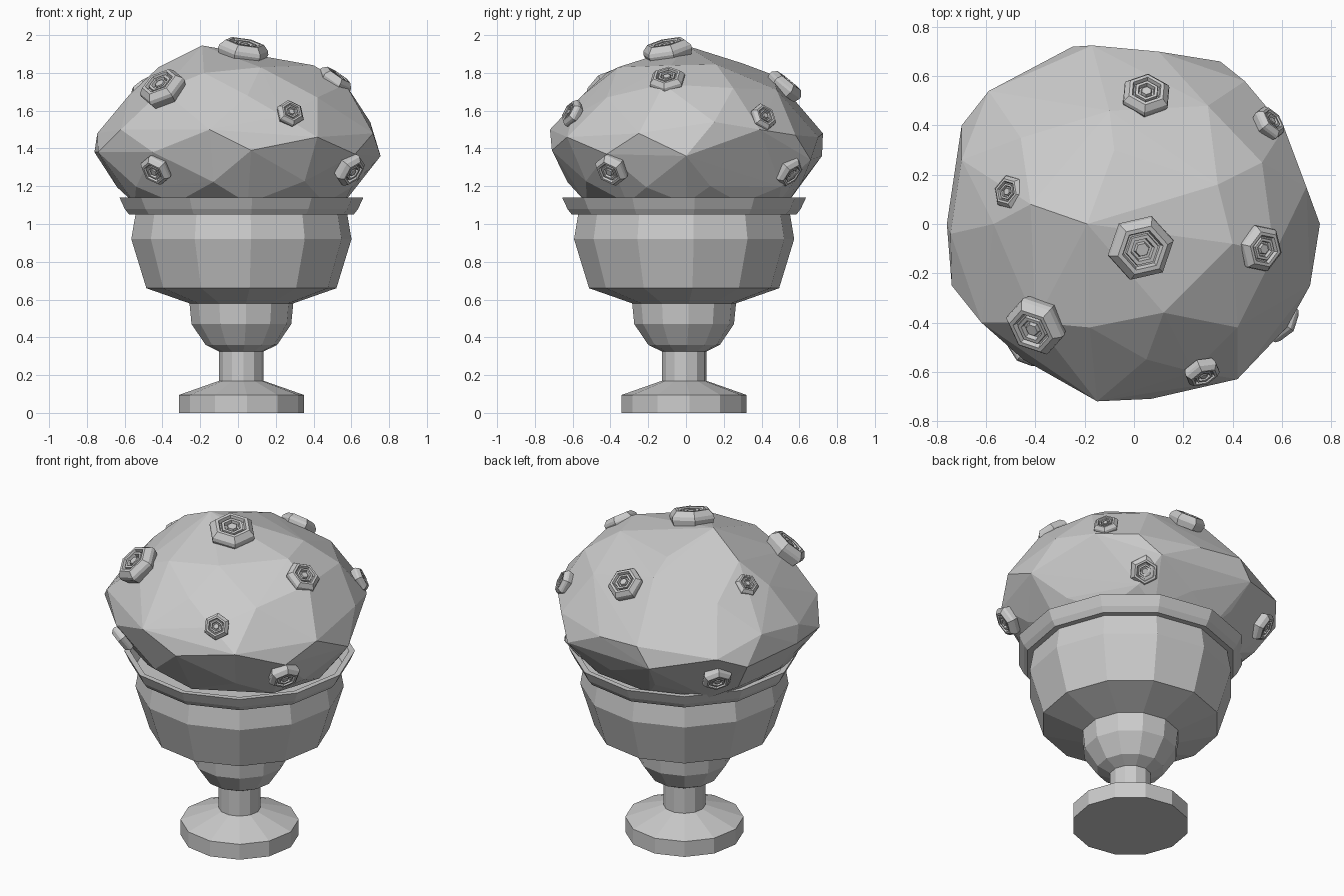
import bpy, bmesh, math, random
from mathutils import Vector, Matrix

if "Cube" in bpy.data.objects:
    bpy.data.objects.remove(bpy.data.objects["Cube"])

random.seed(4)


def finish(name, bm, matrix=None):
    bmesh.ops.recalc_face_normals(bm, faces=bm.faces)
    mesh = bpy.data.meshes.new(name)
    bm.to_mesh(mesh)
    bm.free()
    ob = bpy.data.objects.new(name, mesh)
    bpy.context.collection.objects.link(ob)
    if matrix is not None:
        ob.matrix_world = matrix
    return ob


def turned(name, profile, sides, phase, matrix):
    """Low-poly revolve of (radius, height) points, closed at both ends."""
    bm = bmesh.new()
    rings = []
    for r, z in profile:
        rings.append([bm.verts.new((r * math.cos(phase + math.tau * i / sides),
                                    r * math.sin(phase + math.tau * i / sides), z))
                      for i in range(sides)])
    for a, b in zip(rings, rings[1:]):
        for i in range(sides):
            j = (i + 1) % sides
            bm.faces.new((a[i], a[j], b[j], b[i]))
    bm.faces.new(rings[0])
    bm.faces.new(rings[-1])
    return finish(name, bm, matrix)


# Urn: foot, stem, cup, bowl and rim
urn = [(.332, 0), (.332, .095), (.118, .17), (.118, .325), (.19, .36), (.265, .47),
       (.276, .58), (.505, .66), (.585, .92), (.563, 1.05), (.597, 1.05),
       (.62, 1.08), (.648, 1.14), (.615, 1.14), (.575, 1.07)]
turned("urn", urn, 12, math.radians(5), Matrix.Translation((.018, -.01, 0)))

# Bush: faceted hull through widest outline, crown points and a tucked-in lower ring
outline = [(-.76, 0, 1.38), (-.70, .26, 1.52), (-.70, .40, 1.37), (-.59, .54, 1.44),
           (-.25, .72, 1.36), (-.17, .725, 1.48), (.10, .70, 1.46), (.35, .66, 1.34),
           (.45, .58, 1.47), (.61, .39, 1.50), (.70, .15, 1.54), (.755, 0, 1.36),
           (.715, -.25, 1.48), (.62, -.42, 1.37), (.42, -.63, 1.46), (.07, -.71, 1.39),
           (-.15, -.72, 1.50), (-.45, -.55, 1.38), (-.62, -.40, 1.50), (-.74, -.25, 1.38)]
crown = [(-.745, -.04, 1.48), (-.57, 0, 1.69), (-.46, .35, 1.68), (-.10, .46, 1.79),
         (.30, .48, 1.71), (.52, .25, 1.72), (.57, -.12, 1.74), (.42, -.42, 1.67),
         (.24, -.60, 1.57), (.05, -.55, 1.68), (-.40, -.40, 1.71), (-.42, .08, 1.83),
         (-.08, .30, 1.85), (.34, .16, 1.845), (.40, -.08, 1.84), (.12, -.36, 1.83),
         (-.18, -.42, 1.80), (-.19, 0, 1.945), (.05, -.02, 1.89)]
lower = []
for x, y, z in outline[::2]:
    s = random.uniform(.83, .88)
    lower.append((x * s, y * s, random.uniform(1.19, 1.23)))
for x, y, z in outline[1::2]:
    lower.append((x * .74, y * .74, 1.11))
bm = bmesh.new()
for p in outline + crown + lower:
    bm.verts.new(p)
bmesh.ops.convex_hull(bm, input=bm.verts)
loose = [v for v in bm.verts if not v.link_faces]
bmesh.ops.delete(bm, geom=loose, context='VERTS')
finish("bush", bm)

# Flowers: stepped hexagonal blossoms (x, y, z, radius) facing out of the bush;
# the ones under the widest line tip downwards
flowers = [(.03, -.10, 1.93, .138), (-.405, -.42, 1.73, .13), (.28, -.61, 1.59, .077),
           (-.44, -.51, 1.28, .09), (.60, -.40, 1.28, .095), (.52, -.10, 1.77, .10),
           (.555, .415, 1.57, .077), (.05, .53, 1.74, .105), (.38, .55, 1.27, .09),
           (-.55, .48, 1.28, .09), (-.51, .13, 1.73, .072)]
blossom = [(.88, -.45), (1, -.12), (.97, .02), (.76, .24), (.62, .24), (.56, .08),
           (.50, .08), (.48, .2), (.36, .2), (.32, .05), (.24, .05), (.20, .18)]
for n, (x, y, z, r) in enumerate(flowers, 1):
    middle = 1.52 if z < 1.4 else 1.4
    normal = Vector((x / .56, y / .52, (z - middle) / .27)).normalized()
    if n == 1:                      # top flower leans to the front right
        normal = Vector((.18, -.2, .96)).normalized()
    rot = normal.to_track_quat('Z', 'Y').to_matrix().to_4x4()
    turned(f"flower_{n}", [(a * r, h * r) for a, h in blossom], 6, math.radians(30),
           Matrix.Translation((x, y, z)) @ rot)
